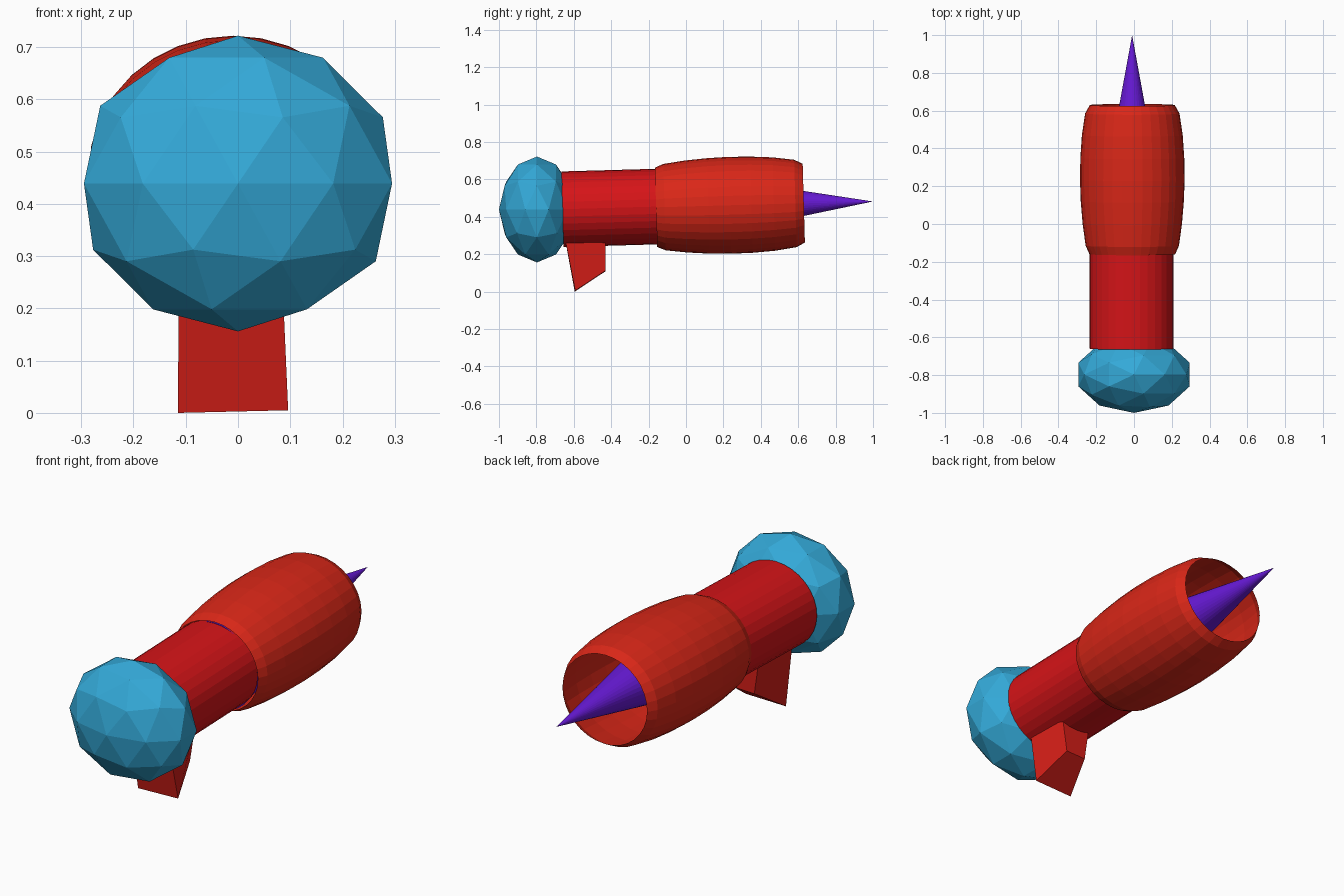
import bpy, bmesh, math
from mathutils import Matrix

if "Cube" in bpy.data.objects:
    bpy.data.objects.remove(bpy.data.objects["Cube"])

TILT = 0.028  # the body rises slightly towards the back


def colour(name, rgb):
    m = bpy.data.materials.new(name)
    m.diffuse_color = (*rgb, 1)
    m.use_nodes = True
    m.node_tree.nodes["Principled BSDF"].inputs["Base Color"].default_value = m.diffuse_color
    return m


def finish(name, bm, mat):
    bmesh.ops.recalc_face_normals(bm, faces=bm.faces[:])
    me = bpy.data.meshes.new(name)
    bm.to_mesh(me)
    bm.free()
    me.materials.append(mat)
    ob = bpy.data.objects.new(name, me)
    bpy.context.collection.objects.link(ob)
    return ob


def lathe(name, profile, mat, centre, zscale, sides=32, cap=False):
    """Spin (y, radius) points round a tilted axis that passes through centre."""
    bm = bmesh.new()
    rings = []
    for y, r in profile:
        if r == 0:
            rings.append([bm.verts.new((0, y, 0))])
        else:
            rings.append([bm.verts.new((r * math.cos(a), y, r * zscale * math.sin(a)))
                          for a in (2 * math.pi * i / sides for i in range(sides))])
    for a, b in zip(rings, rings[1:]):
        for i in range(sides):
            j = (i + 1) % sides
            if len(b) == 1:
                bm.faces.new((a[i], a[j], b[0]))
            else:
                bm.faces.new((a[i], a[j], b[j], b[i]))
    if cap:
        for ring in (rings[0], rings[-1]):
            if len(ring) > 2:
                bm.faces.new(ring)
    bm.transform(Matrix.Translation(centre) @ Matrix.Rotation(TILT, 4, 'X'))
    return finish(name, bm, mat)


blue = colour("blue", (0.034, 0.40, 0.69))
red = colour("red", (0.67, 0.007, 0.009))
barrel_red = colour("barrel_red", (0.70, 0.020, 0.009))
handle_red = colour("handle_red", (0.67, 0.013, 0.009))
purple = colour("purple", (0.135, 0.010, 0.67))

# faceted ball at the front
bm = bmesh.new()
bmesh.ops.create_icosphere(bm, subdivisions=2, radius=1)
bm.transform(Matrix.Translation((0, -0.797, 0.439)) @ Matrix.Diagonal((0.31, 0.203, 0.283, 1)))
finish("front_ball", bm, blue)

# straight tube
lathe("tube", [(-0.66, 0.222), (-0.15, 0.222)], red, (-0.0125, 0, 0.459), 0.91, cap=True)

# bulging open barrel
barrel = [(-0.16, 0.227), (-0.115, 0.247), (0.0, 0.263), (0.12, 0.273), (0.235, 0.277),
          (0.35, 0.275), (0.47, 0.267), (0.585, 0.25), (0.63, 0.225)]
lathe("barrel", barrel, barrel_red, (-0.009, 0, 0.455), 0.935)

# long spike inside the barrel
lathe("spike", [(-0.16, 0.213), (1.0, 0)], purple, (-0.01, 0, 0.454), 0.98, cap=True)

# tapered handle: bottom and top outlines
bm = bmesh.new()
bottom = [(-0.115, -0.595, 0), (0.096, -0.592, 0.005), (0.046, -0.43, 0.112), (-0.062, -0.43, 0.109)]
top = [(-0.113, -0.65, 0.30), (0.083, -0.65, 0.30), (0.075, -0.43, 0.30), (-0.09, -0.43, 0.30)]
lo = [bm.verts.new(p) for p in bottom]
hi = [bm.verts.new(p) for p in top]
bm.faces.new(lo)
bm.faces.new(hi)
for i in range(4):
    j = (i + 1) % 4
    bm.faces.new((lo[i], lo[j], hi[j], hi[i]))
finish("handle", bm, handle_red)
